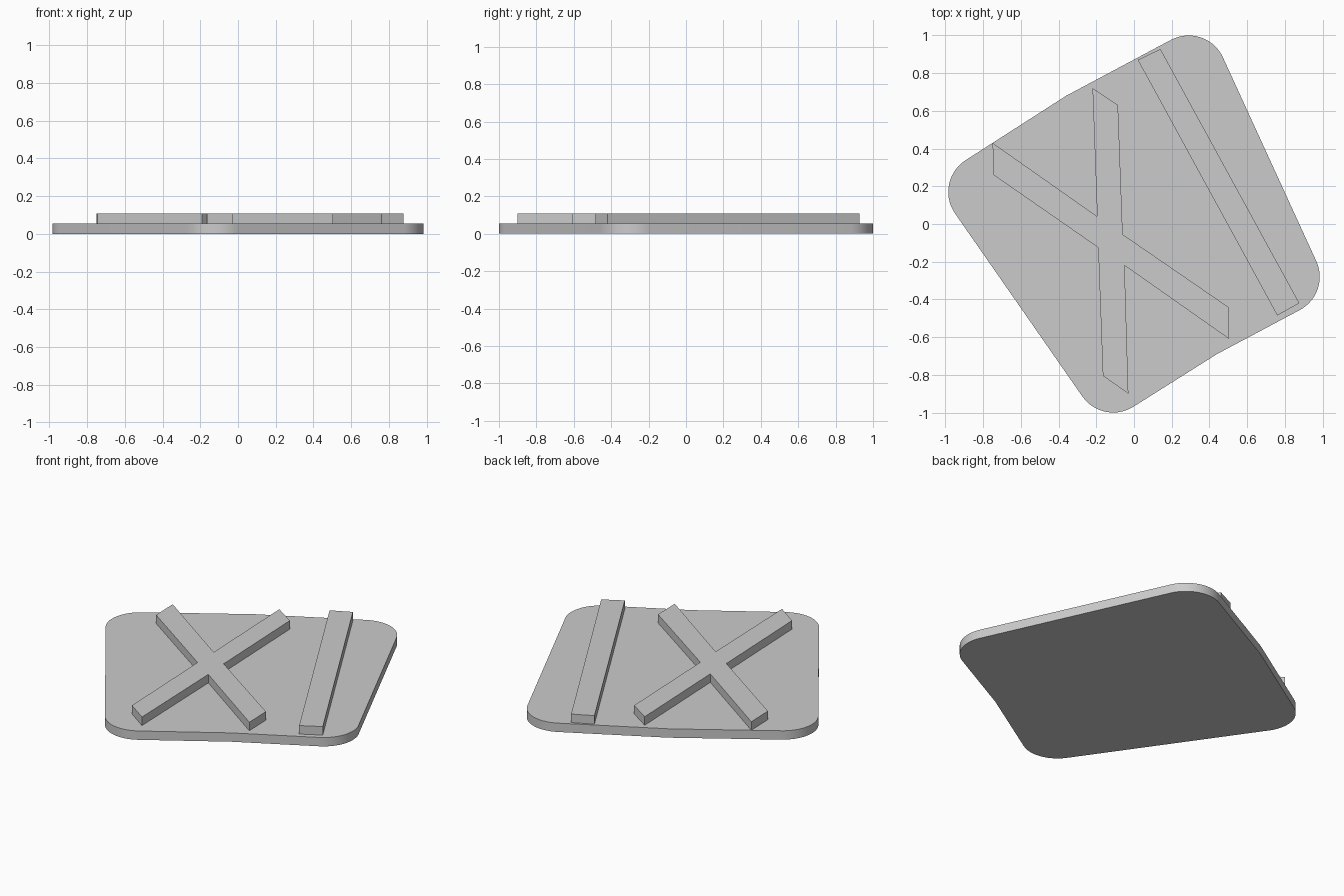
import bpy
import bmesh
from math import radians, cos, sin

cube = bpy.data.objects.get("Cube")
if cube:
    bpy.data.objects.remove(cube, do_unlink=True)

# Single grey material
GREY = (0.6, 0.6, 0.6, 1.0)
grey = bpy.data.materials.new("plain_grey")
grey.use_nodes = True
grey.diffuse_color = GREY
grey.node_tree.nodes["Principled BSDF"].inputs["Base Color"].default_value = GREY

BOARD_TOP = 0.055
BAR_TOP = 0.108


def extrude_outline(name, outline, bottom, top, smooth=False):
    """Closed prism from a counter-clockwise outline."""
    bm = bmesh.new()
    base = bm.faces.new([bm.verts.new((x, y, bottom)) for x, y in outline])
    result = bmesh.ops.extrude_face_region(bm, geom=[base], use_keep_orig=True)
    for item in result["geom"]:
        if isinstance(item, bmesh.types.BMVert):
            item.co.z = top
    bmesh.ops.recalc_face_normals(bm, faces=bm.faces)
    mesh = bpy.data.meshes.new(name)
    bm.to_mesh(mesh)
    bm.free()
    mesh.materials.append(grey)
    obj = bpy.data.objects.new(name, mesh)
    bpy.context.collection.objects.link(obj)
    if smooth:
        bpy.ops.object.select_all(action="DESELECT")
        obj.select_set(True)
        bpy.context.view_layer.objects.active = obj
        bpy.ops.object.shade_smooth_by_angle(angle=radians(30))
    return obj


def arc(cx, cy, start, end, radius=0.2, steps=14):
    angles = [radians(start + (end - start) * i / steps) for i in range(steps + 1)]
    return [(cx + radius * cos(a), cy + radius * sin(a)) for a in angles]


# Rounded board with a slight kink across two opposite edges
board = (arc(0.785, -0.28, -62, 24.4) + arc(0.29, 0.8, 24.4, 118)
         + [(-0.36, 0.68)] + arc(-0.785, 0.17, 122, 215)
         + arc(-0.11, -0.8, 215, 302) + [(0.44, -0.69)])
extrude_outline("board", board, 0, BOARD_TOP, smooth=True)

# Raised cross of two slanted bars
cross = [(-0.75, 0.43), (-0.745, 0.26), (-0.19, -0.125), (-0.165, -0.805),
         (-0.03, -0.9), (-0.05, -0.22), (0.505, -0.61), (0.5, -0.44),
         (-0.06, -0.055), (-0.085, 0.63), (-0.22, 0.72), (-0.195, 0.04)]
extrude_outline("raised_cross", cross, BOARD_TOP, BAR_TOP)

# Raised straight bar beside the cross
bar = [(0.02, 0.87), (0.76, -0.485), (0.877, -0.42), (0.14, 0.928)]
extrude_outline("raised_bar", bar, BOARD_TOP, BAR_TOP)
